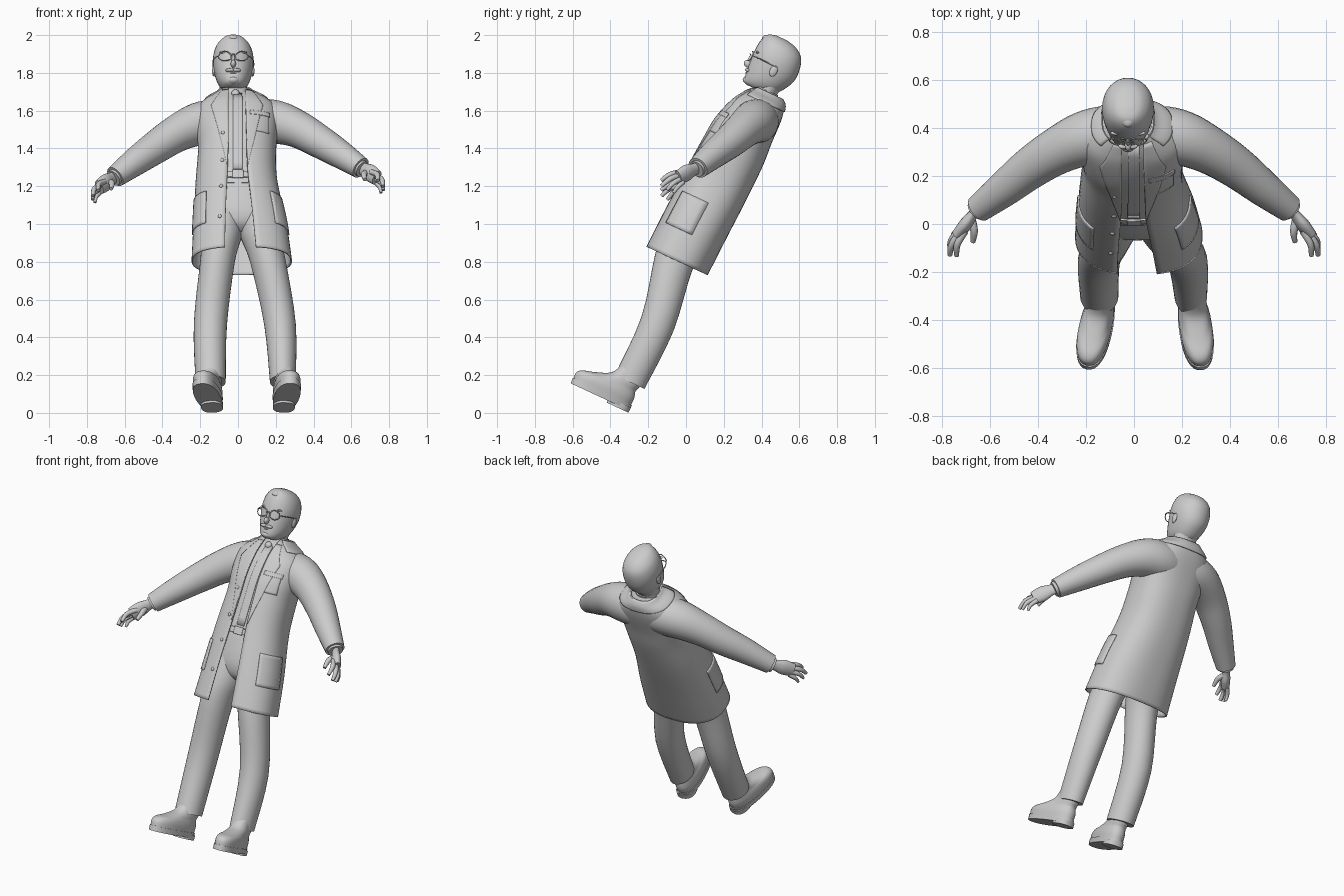
import bpy, bmesh, math
from mathutils import Matrix, Vector

if "Cube" in bpy.data.objects:
    bpy.data.objects.remove(bpy.data.objects["Cube"], do_unlink=True)

grey = bpy.data.materials.new("plain_grey")
grey.use_nodes = True
grey.diffuse_color = (0.6, 0.6, 0.6, 1)
grey.node_tree.nodes["Principled BSDF"].inputs["Base Color"].default_value = (0.6, 0.6, 0.6, 1)

# The figure is modelled upright and then leaned back
LEAN = Matrix.Rotation(math.radians(-25), 4, 'X') @ Matrix.Translation((0, -0.37, -0.118))
POWER = 0.83


def finish(name, bm, lean=True, thick=0, angle=40):
    bmesh.ops.recalc_face_normals(bm, faces=bm.faces)
    if lean:
        bm.transform(LEAN)
    mesh = bpy.data.meshes.new(name)
    bm.to_mesh(mesh)
    bm.free()
    mesh.materials.append(grey)
    mesh.shade_smooth()
    mesh.set_sharp_from_angle(angle=math.radians(angle))
    obj = bpy.data.objects.new(name, mesh)
    bpy.context.collection.objects.link(obj)
    if thick:
        mod = obj.modifiers.new("thickness", 'SOLIDIFY')
        mod.thickness, mod.offset = thick, 0
    return obj


def skin(name, rings, closed=True, **kw):
    """Bridge rows of points; closed rows become capped tubes."""
    bm = bmesh.new()
    rows = [[bm.verts.new(p) for p in ring] for ring in rings]
    for a, b in zip(rows, rows[1:]):
        n = len(a)
        for i in range(n if closed else n - 1):
            j = (i + 1) % n
            bm.faces.new((a[i], a[j], b[j], b[i]))
    if closed:
        bm.faces.new(rows[0])
        bm.faces.new(rows[-1])
    return finish(name, bm, **kw)


def smooth_rows(rows, steps=4):
    """Catmull-Rom through a list of number rows."""
    out = []
    for i in range(len(rows) - 1):
        p0, p1, p2, p3 = rows[max(i - 1, 0)], rows[i], rows[i + 1], rows[min(i + 2, len(rows) - 1)]
        for k in range(steps):
            t = k / steps
            out.append([0.5 * (2 * b + (c - a) * t + (2 * a - 5 * b + 4 * c - d) * t * t
                               + (3 * b - a - 3 * c + d) * t ** 3)
                        for a, b, c, d in zip(p0, p1, p2, p3)])
    return out + [list(rows[-1])]


def oval(row, ang, off=0, power=1):
    z, cx, cy, rx, ry = row[:5]
    s, c = math.sin(ang), math.cos(ang)
    return Vector((cx + (rx + off) * math.copysign(abs(s) ** power, s),
                   cy - (ry + off) * math.copysign(abs(c) ** power, c), z))


def loft(name, rows, power=1, steps=4, n=32, **kw):
    """Stack of level ovals: z, centre x, centre y, radius x, radius y."""
    return skin(name, [[oval(r, math.tau * i / n, 0, power) for i in range(n)]
                       for r in smooth_rows(rows, steps)], **kw)


def tube(name, rows, flat=1, n=20, steps=4, lean=False):
    """Round limb along a path: x, y, z, radius."""
    rows = smooth_rows(rows, steps)
    rings = []
    for i, r in enumerate(rows):
        t = (Vector(rows[min(i + 1, len(rows) - 1)][:3]) - Vector(rows[max(i - 1, 0)][:3])).normalized()
        side = t.cross(Vector((0.1, 0.2, 1))).normalized()
        up = side.cross(t)
        rings.append([Vector(r[:3]) + r[3] * (side * flat * math.cos(a) + up * math.sin(a))
                      for a in (math.tau * k / n for k in range(n))])
    return skin(name, rings, lean=lean)


def ball(name, loc, size):
    bm = bmesh.new()
    bmesh.ops.create_uvsphere(bm, u_segments=20, v_segments=12, radius=1,
                              matrix=Matrix.Translation(loc) @ Matrix.Diagonal((*size, 1)))
    return finish(name, bm)


# Coat surface: z, centre x, centre y, radius x, radius y, right edge x, left edge x
COAT = smooth_rows([
    (.827, .02, -.015, .262, .177, -.07, .095), (1.05, .01, -.007, .242, .177, -.065, .075),
    (1.3, -.008, .005, .212, .175, -.055, .05), (1.48, -.005, .012, .203, .17, -.05, .045),
    (1.6, -.005, .014, .212, .16, -.05, .042), (1.72, -.005, .031, .212, .139, -.05, .04),
    (1.785, -.008, .045, .158, .115, -.05, .04), (1.818, -.012, .05, .105, .098, -.05, .04),
    (1.838, -.015, .048, .085, .078, -.05, .04)], 6)


def coat_row(z):
    for a, b in zip(COAT, COAT[1:]):
        if z <= b[0]:
            t = (z - a[0]) / (b[0] - a[0])
            return [p + (q - p) * t for p, q in zip(a, b)]
    return COAT[-1]


def angle_at(row, x):
    s = max(-1, min(1, (x - row[1]) / row[3]))
    return math.copysign(math.asin(abs(s) ** (1 / POWER)), s)


def patch(name, z0, z1, span, off, n=8, m=10, thick=0.008):
    """Panel lying on the coat; span(row, t) gives its two side angles."""
    rings = []
    for j in range(m + 1):
        row = coat_row(z0 + (z1 - z0) * j / m)
        a, b = span(row, j / m)
        rings.append([oval(row, a + (b - a) * i / n, off, POWER) for i in range(n + 1)])
    return skin(name, rings, closed=False, thick=thick)


def between(xa, xb):
    return lambda row, t: (angle_at(row, xa), angle_at(row, xb))


# Coat body, shirt and trousers
patch("coat_body", .827, 1.838, lambda r, t: (angle_at(r, r[6]), math.tau + angle_at(r, r[5])),
      0, n=56, m=48, thick=.008)
skin("shirt", [[oval(r, math.tau * i / 40, -.022, POWER) for i in range(40)] for r in COAT if r[0] > 1.22])
loft("trouser_hips", [(.975, .015, -.01, .07, .06), (1.01, .015, -.015, .15, .105),
                      (1.1, .01, -.01, .195, .138), (1.29, -.005, .005, .185, .152)], POWER)
loft("right_trouser_leg", [(.14, -.145, .03, .08, .087), (.48, -.146, .034, .088, .093),
                           (.82, -.108, -.027, .092, .108), (.97, -.085, -.02, .104, .125),
                           (1.1, -.075, -.01, .1, .13)])
loft("left_trouser_leg", [(.14, .237, .03, .068, .087), (.48, .222, .034, .084, .093),
                          (.82, .158, -.027, .095, .108), (.97, .117, -.02, .104, .125),
                          (1.1, .1, -.01, .1, .13)])
patch("belt", 1.25, 1.285, between(-.07, .07), -.016)
patch("belt_buckle", 1.245, 1.29, between(-.03, .03), -.012)
patch("tie", 1.3, 1.79, between(-.028, .026), -.019, thick=.005)
ball("tie_knot", (-.013, -.045, 1.79), (.022, .018, .022))

# Notched lapels, collar, pockets and buttons
for side, s, col in (("right", -1, 5), ("left", 1, 6)):
    def lapel(row, t, s=s, col=col):
        width = .004 + .112 * t if t < .8 else .1 - .25 * (t - .72)
        return angle_at(row, row[col]), angle_at(row, row[col] + s * width)
    patch(side + "_lapel", 1.32, 1.81, lapel, .004, m=30, thick=.006)
    patch(side + "_hip_pocket", .985, 1.175, lambda r, t, s=s: (s * .75, s * 1.6), .006)
patch("coat_collar", 1.782, 1.838, lambda r, t: (.8, math.tau - .8), .007, n=36)
patch("chest_pocket", 1.525, 1.645, between(.065, .16), .003, thick=.006)
patch("chest_pocket_band", 1.625, 1.65, between(.061, .164), .006, thick=.006)
for i, z in enumerate((1.01, 1.19, 1.345, 1.51)):
    row = coat_row(z)
    p = oval(row, angle_at(row, row[5] - .028), .006, POWER)
    ball(f"button_{i + 1}", p, (.01, .006, .01))
loft("shirt_collar", [(1.78, -.015, .035, .085, .08), (1.848, -.02, .035, .074, .066)])

# Arms and hands; the right arm hangs a little lower
ARM = [(.0, .365, 1.53, .105), (.11, .375, 1.543, .117), (.21, .355, 1.538, .114), (.32, .305, 1.5, .099),
       (.43, .235, 1.438, .088), (.54, .148, 1.37, .075), (.65, .063, 1.297, .058)]
CUFF = [(.62, .09, 1.317, .047), (.66, .055, 1.29, .045)]
PALM = [(.645, .07, 1.3, .032), (.67, .042, 1.288, .034), (.7, .002, 1.27, .046), (.735, -.042, 1.245, .04)]
FINGERS = {
    "index": [(.705, -.03, 1.275, .015), (.737, -.085, 1.262, .014), (.74, -.132, 1.23, .01)],
    "middle": [(.72, -.03, 1.258, .015), (.76, -.085, 1.238, .014), (.768, -.13, 1.2, .01)],
    "ring": [(.728, -.025, 1.24, .015), (.763, -.068, 1.215, .013), (.77, -.1, 1.18, .009)],
    "little": [(.727, -.015, 1.222, .013), (.752, -.045, 1.195, .012), (.757, -.066, 1.165, .008)],
    "thumb": [(.68, .02, 1.27, .02), (.667, -.03, 1.262, .016), (.672, -.075, 1.235, .01)]}
for side, s in (("right", -1), ("left", 1)):
    def place(rows, s=s):
        drop = .085 if s < 0 else 0
        return [(s * x, y, z - drop * max(0, min(x, .7) - .1), r) for x, y, z, r in rows]
    tube(side + "_sleeve", place(ARM), n=28)
    tube(side + "_shirt_cuff", place(CUFF))
    tube(side + "_palm", place(PALM), flat=.6)
    for finger, rows in FINGERS.items():
        tube(f"{side}_{finger}_finger", place(rows), n=10)

# Shoes with soles and heels
for side, x, turn in (("right", -.138, -12), ("left", .243, 8)):
    spin = LEAN @ Matrix.Translation((x, .03, 0)) @ Matrix.Rotation(math.radians(turn), 4, 'Z')
    for part, rows in (
            ("shoe", [(.03, 0, -.11, .066, .168), (.065, 0, -.11, .068, .17), (.09, 0, -.1, .064, .155),
                      (.11, 0, -.07, .058, .12), (.145, 0, -.025, .054, .085), (.2, 0, -.01, .05, .067)]),
            ("sole", [(.002, 0, -.11, .068, .172), (.034, 0, -.11, .07, .174)]),
            ("heel", [(-.01, 0, .0, .058, .063), (.02, 0, .0, .058, .063)])):
        loft(f"{side}_{part}", rows, .85, lean=False).data.transform(spin)

# Head
HX = -.025
loft("neck", [(1.76, -.02, .035, .074, .062), (1.82, HX, .035, .07, .058), (1.9, HX, .04, .075, .062)])
loft("head", [(1.828, HX, -.015, .036, .06), (1.842, HX, -.012, .058, .084), (1.88, HX, .004, .083, .106),
              (1.95, HX, .019, .102, .127), (2.02, HX, .018, .108, .129), (2.08, HX, .012, .093, .115),
              (2.117, HX, -.001, .06, .08), (2.131, HX, -.01, .022, .03)], .95)
ball("hair_tuft", (HX, -.055, 2.093), (.036, .05, .026))
ball("nose", (HX, -.113, 1.932), (.014, .024, .02))
ball("nose_bridge", (HX, -.107, 1.955), (.009, .018, .035))
ball("chin", (HX, -.075, 1.85), (.032, .03, .02))
ball("lower_lip", (HX, -.097, 1.884), (.016, .01, .005))
for side, s in (("right", -1), ("left", 1)):
    ball(side + "_ear", (HX + s * .103, .025, 1.955), (.009, .02, .032))
    ball(side + "_moustache", (HX + s * .018, -.1, 1.9), (.024, .015, .01))
    ball(side + "_brow", (HX + s * .043, -.092, 2.008), (.03, .011, .007))
    cx = HX + s * .044
    ring = [(cx + .034 * math.cos(a), -.12 + .01 * abs(math.cos(a)), 1.975 + .027 * math.sin(a), .003)
            for a in (math.tau * k / 20 for k in range(21))]
    tube(side + "_lens_rim", ring, n=8, steps=1, lean=True)
    tube(side + "_temple_arm", [(cx + s * .034, -.11, 1.98, .003), (HX + s * .105, -.06, 1.982, .003),
                                (HX + s * .108, .03, 1.98, .003)], n=8, lean=True)
tube("glasses_bridge", [(HX - .011, -.12, 1.98, .003), (HX, -.125, 1.984, .003),
                        (HX + .011, -.12, 1.98, .003)], n=8, lean=True)
